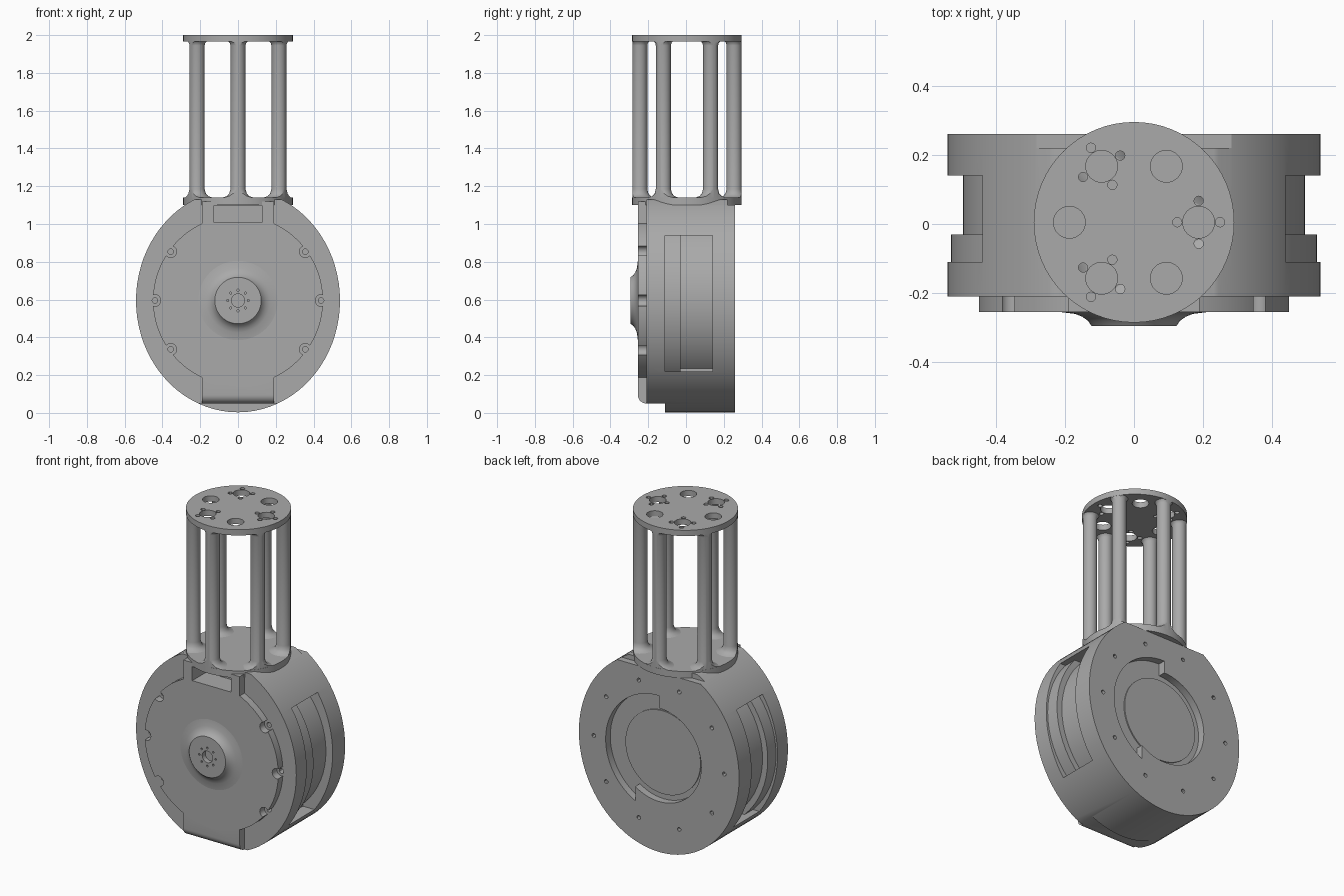
import bpy, bmesh
from math import sin, cos, pi, radians

if "Cube" in bpy.data.objects:
    bpy.data.objects.remove(bpy.data.objects["Cube"], do_unlink=True)

grey = bpy.data.materials.new("machined_grey")
grey.use_nodes = True
COLOUR = (0.4, 0.4, 0.4, 1)
grey.diffuse_color = COLOUR
grey.node_tree.nodes["Principled BSDF"].inputs["Base Color"].default_value = COLOUR

CZ = 0.595      # height of the drum axis
PY = 0.005      # depth of the tower axis


def finish(name, bm):
    bmesh.ops.remove_doubles(bm, verts=bm.verts, dist=1e-5)
    bmesh.ops.recalc_face_normals(bm, faces=bm.faces)
    mesh = bpy.data.meshes.new(name)
    bm.to_mesh(mesh)
    bm.free()
    mesh.materials.append(grey)
    ob = bpy.data.objects.new(name, mesh)
    bpy.context.collection.objects.link(ob)
    return ob


def revolve(name, profile, centre, axis="Z", stretch=(1, 1), n=64):
    """Spin (radius, position) points round an upright or front-to-back axis."""
    bm = bmesh.new()
    rings = []
    for r, h in profile:
        ring = []
        for i in range(n if r > 0 else 1):
            a = 2 * pi * i / n
            u, v = centre[0] + r * stretch[0] * cos(a), centre[1] + r * stretch[1] * sin(a)
            ring.append(bm.verts.new((u, v, h) if axis == "Z" else (u, h, v)))
        rings.append(ring)
    for p, q in zip(rings, rings[1:]):
        for i in range(n):
            quad = [p[i % len(p)], p[(i + 1) % len(p)], q[(i + 1) % len(q)], q[i % len(q)]]
            bm.faces.new(list(dict.fromkeys(quad)))
    return finish(name, bm)


def cylinder(name, r, a, b, centre, axis="Z", stretch=(1, 1), n=64):
    return revolve(name, [(0, a), (r, a), (r, b), (0, b)], centre, axis, stretch, n)


def box(name, x0, x1, y0, y1, z0, z1):
    bm = bmesh.new()
    bmesh.ops.create_cube(bm, size=1)
    for v in bm.verts:
        v.co = (x1 if v.co.x > 0 else x0, y1 if v.co.y > 0 else y0, z1 if v.co.z > 0 else z0)
    return finish(name, bm)


def combine(target, tools, operation="DIFFERENCE"):
    bpy.context.view_layer.objects.active = target
    for tool in tools:
        tool.hide_render = True
        mod = target.modifiers.new("cut", "BOOLEAN")
        mod.operation, mod.solver, mod.object = operation, "EXACT", tool
        bpy.ops.object.modifier_apply(modifier=mod.name)
        bpy.data.objects.remove(tool, do_unlink=True)


def polar(r, degrees, centre):
    a = radians(degrees)
    return centre[0] + r * cos(a), centre[1] + r * sin(a)


AXIS = (0, CZ)
BOLTS = [0, 36, 144, 180, 216, 324]

# Drum housing: an upright oval with flats, side windows and a rear recess
drum = cylinder("drum_housing", 1, -0.21, 0.26, AXIS, "Y", (0.54, 0.592), 80)
cuts = [box("cut", -1, 1, -1, 1, 1.13, 2),
        box("cut", -1, 1, -1, -0.11, -1, 0.05),
        box("cut", -0.29, 0.29, 0.22, 1, 1.10, 2),
        box("cut", -0.13, 0.13, -0.5, -0.12, 1.01, 1.095)]
for s in (-1, 1):
    cuts.append(box("cut", min(s * 0.34, s), max(s * 0.34, s), -0.11, 0.14, 0.22, 0.94))
cuts += [cylinder("cut", 0.012, 0.23, 0.3, polar(0.44, 36 * i, AXIS), "Y", n=12) for i in range(10)]
cuts += [cylinder("cut", 0.015, -0.3, -0.15, polar(0.44, a, AXIS), "Y", n=12) for a in BOLTS]
combine(drum, cuts)

# Rear recess: a round pocket that widens over one sector
pocket = cylinder("pocket", 0.36, 0.215, 0.3, AXIS, "Y")
combine(pocket, [box("half", -1, 0, 0, 1, 0, 2),
                 box("corner", -1, 0.16, 0, 1, 0, CZ)])
combine(drum, [pocket, cylinder("cut", 0.285, 0.215, 0.3, AXIS, "Y")])
rear_disc = cylinder("rear_disc", 0.253, 0.2, 0.222, AXIS, "Y")

# Rotor rings seen through the side windows
outer_ring = cylinder("stator_ring", 0.53, -0.115, -0.03, AXIS, "Y")
inner_ring = cylinder("rotor_ring", 0.495, -0.035, 0.145, AXIS, "Y")

# Front cover with a vertical strip rounded at its foot
cover = cylinder("front_cover", 0.45, -0.255, -0.205, AXIS, "Y", n=80)
bm = bmesh.new()
foot = [(-0.255 + 0.045 * (1 - cos(a)), 0.095 - 0.045 * sin(a))
        for a in [pi / 2 * i / 8 for i in range(9)]]
side = [(-0.205, 1.12), (-0.255, 1.12)] + foot + [(-0.205, 0.05)]
face = bm.faces.new([bm.verts.new((-0.19, y, z)) for y, z in side])
moved = bmesh.ops.extrude_face_region(bm, geom=[face])["geom"]
bmesh.ops.translate(bm, vec=(0.38, 0, 0),
                    verts=[g for g in moved if isinstance(g, bmesh.types.BMVert)])
combine(cover, [finish("strip", bm)], "UNION")
combine(cover, [cylinder("cut", 0.031, -0.3, -0.15, polar(0.44, a, AXIS), "Y", n=24) for a in BOLTS]
        + [box("cut", -0.13, 0.13, -0.5, -0.1, 1.01, 1.095)])

# Flared hub with a bored centre
hub = revolve("front_hub", [(0, -0.24), (0.21, -0.24), (0.21, -0.255), (0.17, -0.26), (0.15, -0.268),
                            (0.133, -0.28), (0.123, -0.295), (0, -0.295)], AXIS, "Y")
combine(hub, [cylinder("cut", 0.035, -0.4, -0.265, AXIS, "Y", n=24)]
        + [cylinder("cut", 0.006, -0.4, -0.28, polar(0.055, 45 * i, AXIS), "Y", n=8) for i in range(8)])

# Tower: base plate, six flared pillars and a drilled top plate
TOWER = (0, PY)
base = cylinder("base_plate", 0.29, 1.10, 1.14, TOWER)
pillars = []
for i in range(6):
    p = revolve(f"pillar_{i + 1}", [(0, 1.12), (0.08, 1.12), (0.08, 1.14), (0.058, 1.148), (0.046, 1.162),
                                    (0.04, 1.185), (0.04, 1.945), (0.043, 1.958), (0.052, 1.968), (0, 1.968)],
                polar(0.25, 30 + 60 * i, TOWER), n=24)
    combine(p, [cylinder("trim", 0.2895, 1, 2.1, TOWER)], "INTERSECT")
    pillars.append(p)

top = cylinder("top_plate", 0.29, 1.965, 2.0, TOWER)
cuts = []
for i in range(6):
    c = polar(0.187, 60 * i, TOWER)
    cuts.append(cylinder("cut", 0.046, 1.9, 2.1, c, n=32))
    if i % 2 == 0:
        cuts += [cylinder("cut", 0.0135, 1.9, 2.1, polar(0.062, 60 * i + 90 * k, c), n=12) for k in range(4)]
combine(top, cuts)

# Smooth the round walls, keep machined edges crisp
bpy.ops.object.select_all(action="DESELECT")
for ob in [drum, rear_disc, outer_ring, inner_ring, cover, hub, base, top] + pillars:
    ob.select_set(True)
bpy.context.view_layer.objects.active = drum
bpy.ops.object.shade_smooth_by_angle(angle=radians(30))
